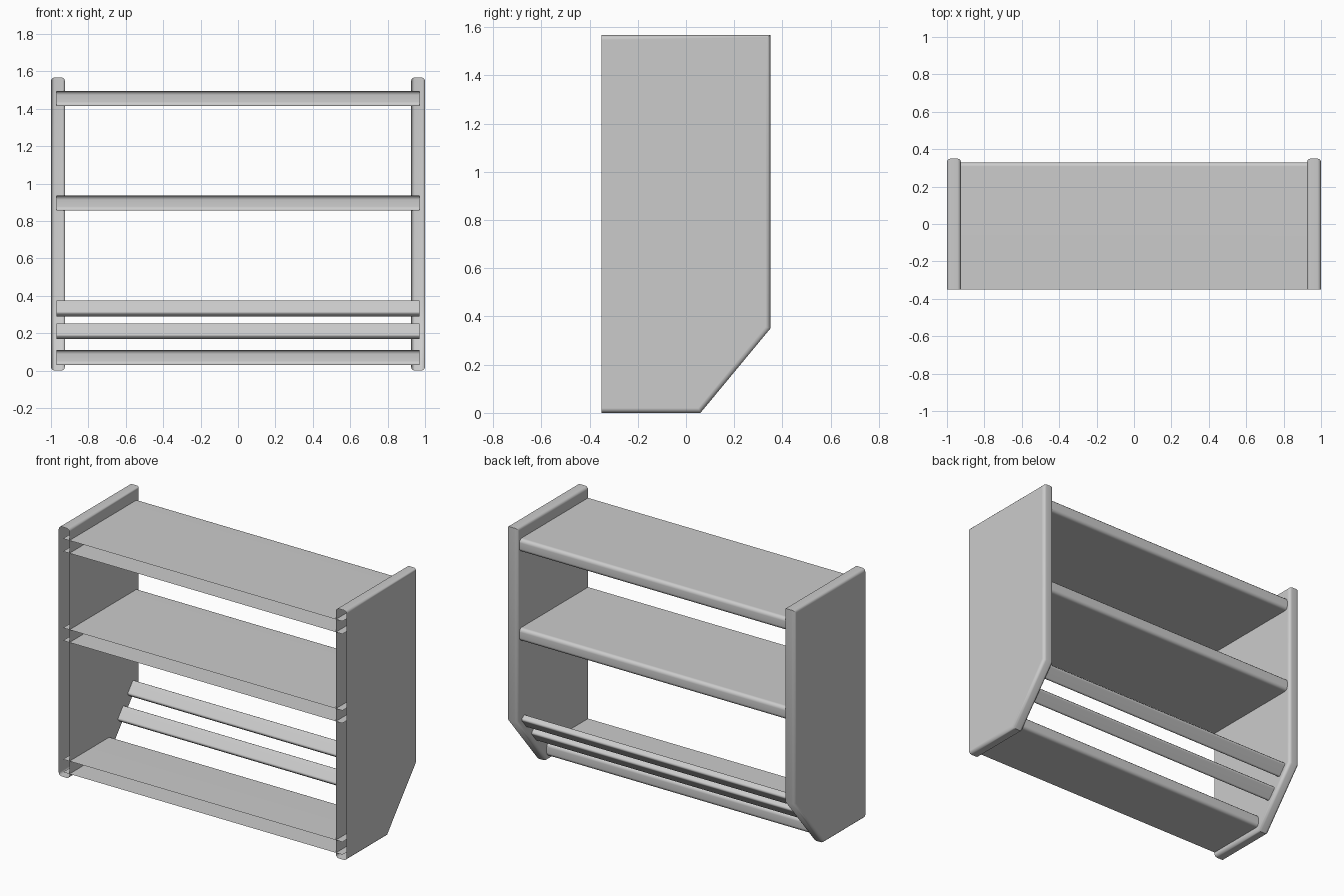
import bpy, bmesh, math

if "Cube" in bpy.data.objects:
    bpy.data.objects.remove(bpy.data.objects["Cube"])

BACK = -0.35          # flush open plane of the panels and shelves
SLOPE = math.atan2(0.35, 0.29)


def board(name, profile, x0, x1, radius, bevel_test, drop_test):
    """Extrude a y-z profile along x, drop hidden faces, round chosen edges."""
    bm = bmesh.new()
    face = bm.faces.new([bm.verts.new((x0, y, z)) for y, z in profile])
    ext = bmesh.ops.extrude_face_region(bm, geom=[face], use_keep_orig=True)
    moved = [v for v in ext["geom"] if isinstance(v, bmesh.types.BMVert)]
    bmesh.ops.translate(bm, verts=moved, vec=(x1 - x0, 0, 0))
    bmesh.ops.recalc_face_normals(bm, faces=bm.faces[:])
    drop = [f for f in bm.faces if drop_test(f)]
    if drop:
        bmesh.ops.delete(bm, geom=drop, context='FACES')
    edges = [e for e in bm.edges if not e.is_boundary and bevel_test(e)]
    bmesh.ops.bevel(bm, geom=edges, offset=radius, offset_type='OFFSET',
                    segments=3, profile=0.5, affect='EDGES')
    mesh = bpy.data.meshes.new(name)
    bm.to_mesh(mesh)
    bm.free()
    obj = bpy.data.objects.new(name, mesh)
    bpy.context.collection.objects.link(obj)
    bpy.ops.object.select_all(action='DESELECT')
    obj.select_set(True)
    bpy.context.view_layer.objects.active = obj
    bpy.ops.object.shade_smooth_by_angle(angle=math.radians(40))
    obj.modifiers.new("weighted_normals", 'WEIGHTED_NORMAL').keep_sharp = True
    return obj


def along_x(e):
    return abs(e.verts[0].co.x - e.verts[1].co.x) > 1e-4


def on_back(f):
    return all(abs(v.co.y - BACK) < 1e-4 for v in f.verts)


def is_end(f):
    return abs(f.normal.x) > 0.9


# side panels with a slanted lower corner, open on the flush side
side = [(BACK, 0), (0.06, 0), (0.35, 0.35), (0.35, 1.567), (BACK, 1.567)]
for label, x0, x1 in (("left", -1.0, -0.925), ("right", 0.925, 1.0)):
    board(label + "_side_panel", side, x0, x1, 0.02,
          lambda e: not along_x(e), on_back)

# shelves with one rounded long edge, ends buried in the panels
for label, z, y1 in (("bottom", 0.03, 0.06), ("middle", 0.855, 0.33),
                     ("top", 1.415, 0.33)):
    board(label + "_shelf", [(BACK, z), (y1, z), (y1, z + 0.08), (BACK, z + 0.08)],
          -0.97, 0.97, 0.022, along_x, lambda f: on_back(f) or is_end(f))

# tilted slats following the slanted corner
c, s = math.cos(SLOPE), math.sin(SLOPE)
for label, y, z in (("lower", 0.17, 0.21), ("upper", 0.268, 0.332)):
    prof = [(y + a * c + b * s, z + a * s - b * c)
            for a, b in ((-0.045, -0.02), (0.045, -0.02), (0.045, 0.02), (-0.045, 0.02))]
    board(label + "_slat", prof, -0.97, 0.97, 0.012, along_x, is_end)
